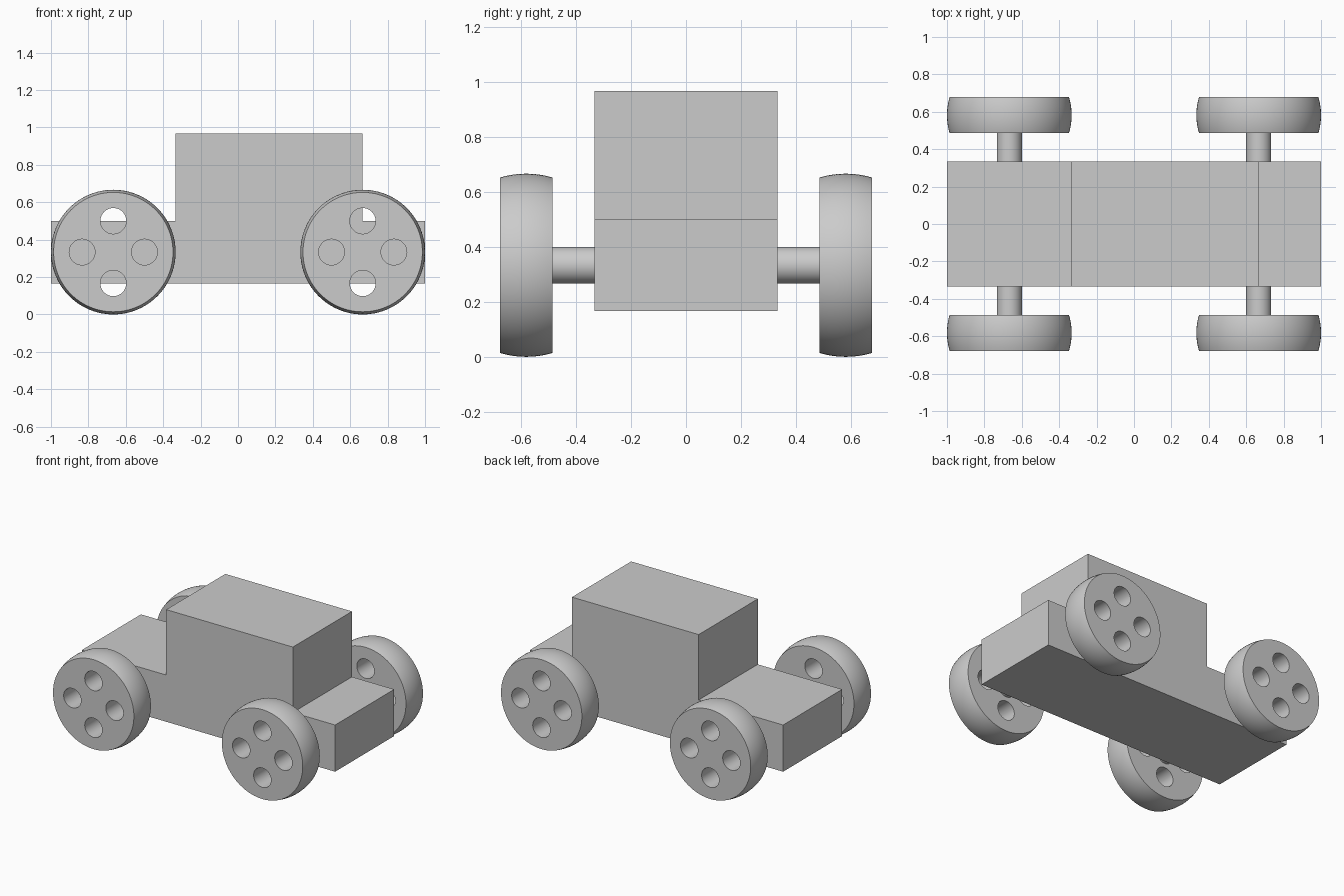
import bpy, bmesh, math
from mathutils import Matrix, Vector

cube = bpy.data.objects.get("Cube")
if cube:
    bpy.data.objects.remove(cube, do_unlink=True)

U = 1 / 3                       # basic module: wheel radius and body half width
TRACK, HALF_TYRE = 0.582, 0.096
AXLE_X = 2 * U

grey = bpy.data.materials.new("plain_grey")
grey.use_nodes = True
grey.diffuse_color = (0.6, 0.6, 0.6, 1)
grey.node_tree.nodes["Principled BSDF"].inputs["Base Color"].default_value = grey.diffuse_color


def add_object(name, bm):
    bmesh.ops.recalc_face_normals(bm, faces=bm.faces)
    mesh = bpy.data.meshes.new(name)
    bm.to_mesh(mesh)
    bm.free()
    mesh.materials.append(grey)
    obj = bpy.data.objects.new(name, mesh)
    bpy.context.collection.objects.link(obj)
    return obj


def select_only(obj):
    bpy.ops.object.select_all(action='DESELECT')
    obj.select_set(True)
    bpy.context.view_layer.objects.active = obj


def smooth(obj):
    select_only(obj)
    bpy.ops.object.shade_smooth_by_angle(angle=math.radians(25))


def add_cylinder(bm, radius, length, x=0, z=0, segments=48):
    # Cylinder lying along y
    matrix = Matrix.Translation((x, 0, z)) @ Matrix.Rotation(math.pi / 2, 4, 'X')
    bmesh.ops.create_cone(bm, cap_ends=True, segments=segments, radius1=radius,
                          radius2=radius, depth=length, matrix=matrix)


# Body: side profile with hood, cab and tail, extruded across the width
bm = bmesh.new()
profile = [(-1, U / 2), (1, U / 2), (1, 0.5), (2 * U, 0.5),
           (2 * U, 0.967), (-U, 0.967), (-U, 0.5), (-1, 0.5)]
side = bm.faces.new([bm.verts.new((x, -U, z)) for x, z in profile])
extruded = bmesh.ops.extrude_face_region(bm, geom=[side])
bmesh.ops.translate(bm, vec=Vector((0, 2 * U, 0)),
                    verts=[v for v in extruded["geom"] if isinstance(v, bmesh.types.BMVert)])
add_object("body", bm)

# Axles reach to the middle of the wheels
for end, x in (("front", -AXLE_X), ("rear", AXLE_X)):
    bm = bmesh.new()
    add_cylinder(bm, 0.067, 2 * TRACK, x, U)
    smooth(add_object(end + "_axle", bm))

# Wheel: slice of a sphere, with bulging tread and flat sides
bm = bmesh.new()
SEGMENTS, STEPS = 96, 12
rings = []
for i in range(STEPS + 1):
    y = HALF_TYRE * (2 * i / STEPS - 1)
    r = math.sqrt(U * U - y * y)
    rings.append([bm.verts.new((r * math.cos(a), y, r * math.sin(a)))
                  for a in (math.tau * k / SEGMENTS for k in range(SEGMENTS))])
for low, high in zip(rings, rings[1:]):
    for k in range(SEGMENTS):
        n = (k + 1) % SEGMENTS
        bm.faces.new((low[k], low[n], high[n], high[k]))
bm.faces.new(rings[0])
bm.faces.new(rings[-1])
wheel = add_object("wheel", bm)

# Four round holes through the wheel
bm = bmesh.new()
for k in range(4):
    a = k * math.pi / 2
    add_cylinder(bm, 0.069, 0.4, U / 2 * math.cos(a), U / 2 * math.sin(a))
cutter = add_object("hole_cutter", bm)
cutter.hide_render = True
cut = wheel.modifiers.new("holes", 'BOOLEAN')
cut.operation, cut.solver, cut.object = 'DIFFERENCE', 'EXACT', cutter
select_only(wheel)
bpy.ops.object.modifier_apply(modifier=cut.name)
bpy.data.objects.remove(cutter, do_unlink=True)
smooth(wheel)

# Place the four wheels with shared mesh
for end, x in (("front", -AXLE_X), ("rear", AXLE_X)):
    for flank, y in (("near", -TRACK), ("far", TRACK)):
        copy = wheel.copy()
        copy.name = f"{end}_{flank}_wheel"
        copy.location = (x, y, U)
        bpy.context.collection.objects.link(copy)
bpy.data.objects.remove(wheel, do_unlink=True)
